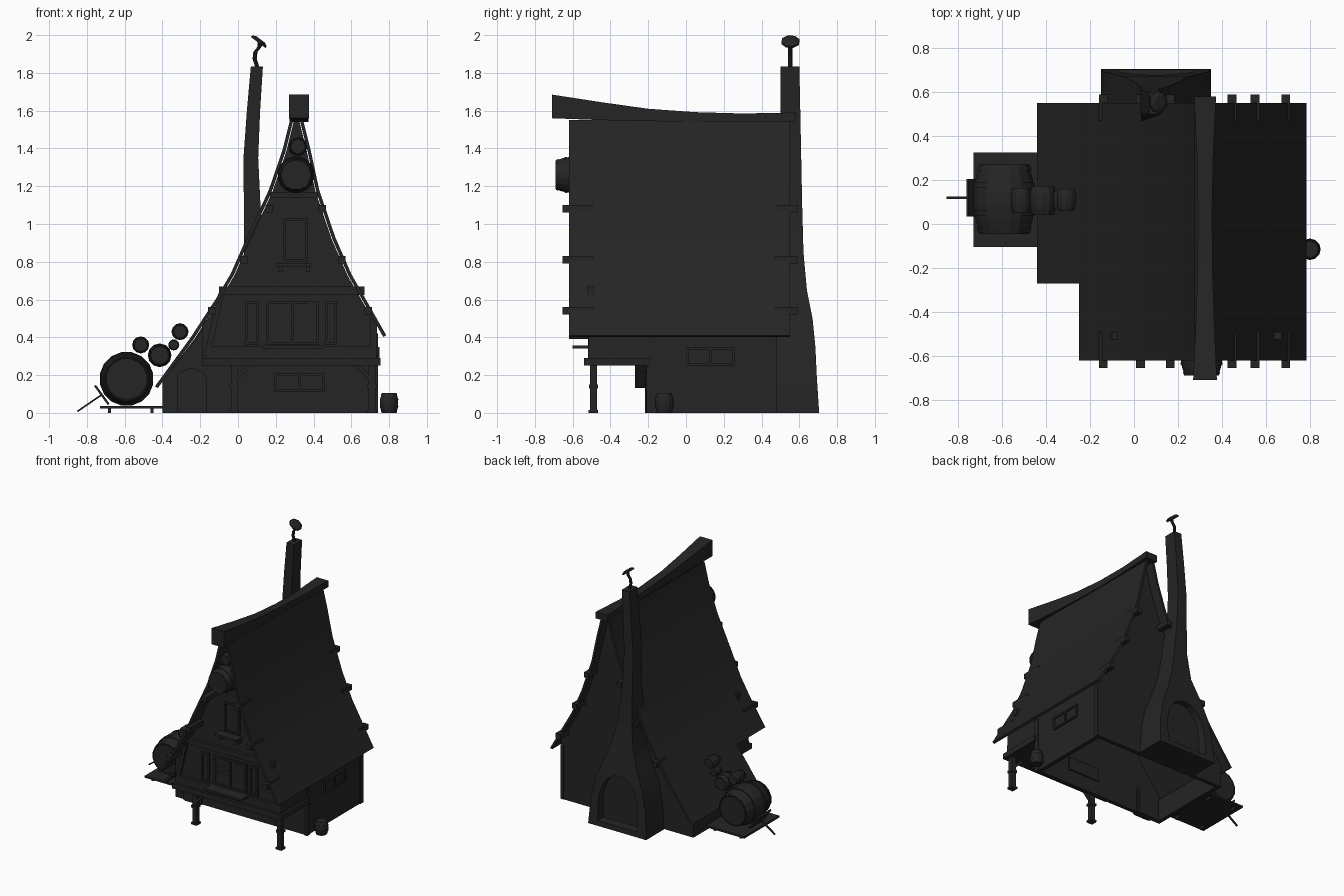
import bpy, bmesh, math
from mathutils import Vector

cube = bpy.data.objects.get("Cube")
if cube:
    bpy.data.objects.remove(cube, do_unlink=True)

DARK = (0.018, 0.018, 0.018, 1)
mat = bpy.data.materials.new("charcoal")
mat.use_nodes = True
mat.diffuse_color = DARK
mat.node_tree.nodes["Principled BSDF"].inputs["Base Color"].default_value = DARK


def loft(name, rings, smooth=False):
    """Join rings of points into a capped solid."""
    bm = bmesh.new()
    vs = [[bm.verts.new(p) for p in ring] for ring in rings]
    n = len(vs[0])
    for a, b in zip(vs, vs[1:]):
        for i in range(n):
            j = (i + 1) % n
            bm.faces.new((a[i], a[j], b[j], b[i]))
    bm.faces.new(vs[0])
    bm.faces.new(vs[-1])
    bmesh.ops.recalc_face_normals(bm, faces=bm.faces)
    me = bpy.data.meshes.new(name)
    bm.to_mesh(me)
    bm.free()
    me.materials.append(mat)
    ob = bpy.data.objects.new(name, me)
    bpy.context.collection.objects.link(ob)
    if smooth:
        bpy.ops.object.select_all(action='DESELECT')
        ob.select_set(True)
        bpy.context.view_layer.objects.active = ob
        bpy.ops.object.shade_smooth_by_angle(angle=math.radians(30))
    return ob


def prism(name, pts, y0, y1, smooth=False):
    return loft(name, [[(x, y, z) for x, z in pts] for y in (y0, y1)], smooth)


def box(name, x0, x1, y0, y1, z0, z1):
    return prism(name, [(x0, z0), (x1, z0), (x1, z1), (x0, z1)], y0, y1)


def beam(name, p, q, w, d):
    """Square bar between two points; w in the x-z plane, d along y."""
    p, q = Vector(p), Vector(q)
    along = (q - p).normalized()
    side = along.cross(Vector((0, 1, 0))).normalized() * w / 2
    up = Vector((0, d / 2, 0))
    return loft(name, [[c + side + up, c - side + up, c - side - up, c + side - up]
                       for c in (p, q)])


def lathe(name, centre, axis, profile, sides):
    axis = Vector(axis).normalized()
    u = axis.orthogonal().normalized()
    v = axis.cross(u)
    turn = [2 * math.pi * (i + 0.5) / sides for i in range(sides)]
    return loft(name, [[Vector(centre) + axis * t + (u * math.cos(a) + v * math.sin(a)) * r
                        for a in turn] for r, t in profile])


def barrel(name, centre, r, length, axis=(0, 1, 0), sides=16):
    h = length / 2
    bulge = lambda t: r * (0.97 - 0.2 * t * t)
    rim = [(r * 0.66, -h * 0.92), (r * 0.66, -h)]
    body = [(bulge(t), t * h) for t in (-1, -0.6, -0.2, 0.2, 0.6, 1)]
    lathe(name, centre, axis, [(r * 0.66, -h * 0.92)] + body + [(r * 0.66, h * 0.92)], sides)
    for t in (-0.9, -0.4, 0.4, 0.9):
        a, b = t - 0.08, t + 0.08
        lathe(name + "_hoop", centre, axis, [(bulge(a) + r * 0.03, a * h), (bulge(b) + r * 0.03, b * h)], sides)


def window(name, a0, a1, z0, z1, wall, bars=1, side=False, lattice=False):
    """Framed window on a front wall, or on a side wall when side is set."""
    def part(n, a, b, c, d, depth):
        if side:
            box(n, wall - 0.04, wall + depth, a, b, c, d)
        else:
            box(n, a, b, wall - depth, wall + 0.04, c, d)
    f = 0.014
    part(name + "_pane", a0, a1, z0, z1, 0.004)
    for c in (z0, z1 - f):
        part(name + "_rail", a0, a1, c, c + f, 0.015)
    for k in range(bars + 2):
        a = a0 + (a1 - a0 - f) * k / (bars + 1)
        part(name + "_bar", a, a + f, z0, z1, 0.014)
    if lattice:
        w = a1 - a0
        for k in range(3):
            z = z0 + 0.01 + k * (z1 - z0) * 0.27
            beam(name + "_lattice", (a0, wall - 0.006, z), (a1, wall - 0.006, min(z + w * 0.8, z1)), 0.005, 0.006)


# Roof slopes, top to eave
RIGHT = [(.345, 1.55), (.385, 1.39), (.43, 1.18), (.515, .93), (.6, .735), (.7, .56), (.785, .41)]
LEFT = [(.275, 1.55), (.235, 1.39), (.163, 1.18), (.04, .915), (-.037, .74), (-.11, .615), (-.25, .4), (-.44, .14)]


def shift(pts, dx):
    return [(x + dx, z - 0.008) for x, z in pts]


def slope(name, pts, dx, y0, y1):
    prism(name, pts + shift(pts, dx)[::-1], y0, y1, True)


slope("roof_left_side", RIGHT, -0.016, -.62, .55)
slope("roof_right_side", LEFT[:7], 0.016, -.62, .55)
slope("roof_right_skirt", LEFT[6:], 0.016, -.27, .55)

# Sagging ridge beam
ridge = [(-.71, .054, 1.56, 1.685), (-.45, .042, 1.55, 1.645), (-.2, .034, 1.545, 1.61),
         (.05, .032, 1.54, 1.592), (.3, .037, 1.54, 1.585), (.58, .05, 1.54, 1.59)]
loft("ridge_beam", [[(.323 - w, y, a), (.323 + w, y, a), (.323 + w, y, b), (.323 - w, y, b)]
                    for y, w, a, b in ridge])

# Walls
inner_r = shift(RIGHT[:6], -0.02) + [(.735, .47)]
inner_l = shift(LEFT, 0.02)[::-1]
prism("back_wall", [(-.4, 0), (-.4, .17)] + inner_l[1:] + inner_r + [(.735, 0)], .45, .48)
prism("front_gable", [(-.19, .29), (-.19, .46)] + inner_l[2:] + inner_r + [(.735, .29)], -.5, -.47)
prism("front_lower_wall", [(-.4, 0), (-.4, .17), (-.23, .38), (-.17, .48), (.735, .48), (.735, 0)], -.2, -.17)
box("left_wall", .705, .735, -.2, .48, 0, .48)
box("left_upper_wall", .705, .735, -.5, -.2, .29, .48)
box("right_upper_wall", -.19, -.16, -.5, -.2, .29, .46)
box("right_wall", -.4, -.37, -.2, .48, 0, .17)
box("overhang_floor", -.19, .755, -.54, -.19, .25, .29)
for y in (-.19, .465):
    box("corner_post", .715, .742, y - .018, y + .018, 0, .42)

# Overhang posts with braces
for x in (-.02, .71):
    box("front_post", x - .018, x + .018, -.508, -.472, 0, .25)
    box("post_foot", x - .025, x + .025, -.515, -.465, 0, .015)
    box("post_head", x - .024, x + .024, -.514, -.466, .13, .15)
    s = 1 if x < .3 else -1
    beam("post_brace", (x, -.49, .17), (x + s * .08, -.49, .25), .02, .03)

# Gable timbers
box("sill_timber", -.17, .735, -.52, -.49, .29, .355)
box("middle_timber", -.1, .67, -.525, -.49, .625, .67)
box("collar_timber", .17, .43, -.52, -.49, 1.14, 1.17)
beam("slanted_timber", (-.165, -.505, .3), (-.09, -.505, .63), .03, .03)
box("upright_timber", .70, .735, -.515, -.49, .3, .5)

# Purlin ends at both gables
for z, xs in ((1.08, (.165, .445)), (.81, (.03, .55)), (.54, (-.14, .69))):
    for x in xs:
        for y0, y1 in ((-.655, -.49), (.47, .59)):
            box("purlin_end", x - .02, x + .02, y0, y1, z - .02, z + .02)

# Windows and shutters
window("main_window", .15, .43, .36, .59, -.5, 1, lattice=True)
window("shutter_west", .04, .11, .36, .59, -.5, 0, lattice=True)
window("shutter_east", .46, .525, .36, .59, -.5, 0, lattice=True)
window("attic_window", .24, .37, .80, 1.03, -.5, 0, lattice=True)
window("lower_window", .19, .46, .11, .21, -.2, 1)
window("side_window", 0, .26, .25, .35, .735, 1, side=True)
box("main_window_sill", .13, .45, -.6, -.49, .34, .357)
box("attic_window_sill", .2, .39, -.57, -.49, .775, .79)
for x in (.225, .37):
    box("sill_bracket", x - .01, x + .01, -.55, -.49, .745, .775)


# Arched door
def arch(cx, w, z0, spring, top, n=10):
    pts = [(cx - w * math.cos(math.pi * k / n), spring + (top - spring) * math.sin(math.pi * k / n))
           for k in range(n + 1)]
    return [(cx - w, z0)] + pts + [(cx + w, z0)]


prism("door_frame", arch(-.245, .078, 0, .18, .235), -.212, -.165)
prism("door", arch(-.245, .062, 0, .175, .22), -.218, -.16)

# Chimney: flared hearth into a leaning stack
stack = [(0, .1, .25, .705), (.2, .1, .235, .692), (.35, .1, .205, .685), (.5, .1, .145, .67),
         (.65, .1, .09, .64), (.85, .09, .058, .622), (1.1, .075, .044, .615), (1.35, .068, .039, .61),
         (1.6, .082, .035, .605), (1.835, .1, .032, .6)]
chimney = loft("chimney", [[(c - w, .5 - .04 * (z < 1), z), (c + w, .5 - .04 * (z < 1), z), (c + w, y, z), (c - w, y, z)]
                           for z, c, w, y in stack], True)
cutter = prism("hearth_cutter", arch(.1, .17, .04, .18, .42), .63, .8)
cutter.hide_render = True
cut = chimney.modifiers.new("hearth_recess", 'BOOLEAN')
cut.object = cutter
cut.solver = 'EXACT'
bpy.context.view_layer.objects.active = chimney
bpy.ops.object.modifier_apply(modifier=cut.name)
bpy.data.objects.remove(cutter, do_unlink=True)

# Bent flue and tilted cap
flue = [(.105, 1.82), (.088, 1.875), (.092, 1.91), (.115, 1.94), (.115, 1.965)]
loft("flue_pipe", [[(x + .011 * math.cos(a), .552 + .011 * math.sin(a), z)
                    for a in (math.pi * k / 4 for k in range(8))] for x, z in flue], True)
lathe("flue_cap", (.112, .553, 1.968), (.6, 0, .8), [(.05, -.009), (.05, .002), (.03, .012)], 8)

# Barrels in the gable, on the stand and by the wall
barrel("gable_barrel", (.307, -.6, 1.26), .1, .18)
barrel("small_gable_barrel", (.317, -.555, 1.41), .05, .12)
barrel("large_barrel", (-.59, .113, .18), .147, .315)
barrel("stacked_barrel", (-.515, .107, .36), .046, .115, sides=12)
barrel("stacked_barrel", (-.415, .107, .305), .064, .13, sides=12)
barrel("stacked_barrel", (-.307, .11, .43), .046, .1, sides=12)
barrel("stacked_keg", (-.34, .11, .36), .03, .08, sides=12)
barrel("wall_keg", (.8, -.115, .052), .05, .104, (0, 0, 1), 12)

# Barrel stand with ramp board and lever
box("stand_top", -.73, -.4, -.105, .325, .022, .037)
for x in (-.68, -.455):
    for y in (-.06, .28):
        box("stand_leg", x - .008, x + .008, y - .02, y + .02, 0, .022)
beam("stop_board", (-.757, .12, .145), (-.685, .12, .045), .012, .17)
beam("stop_lever", (-.85, .12, .008), (-.72, .12, .097), .009, .012)
